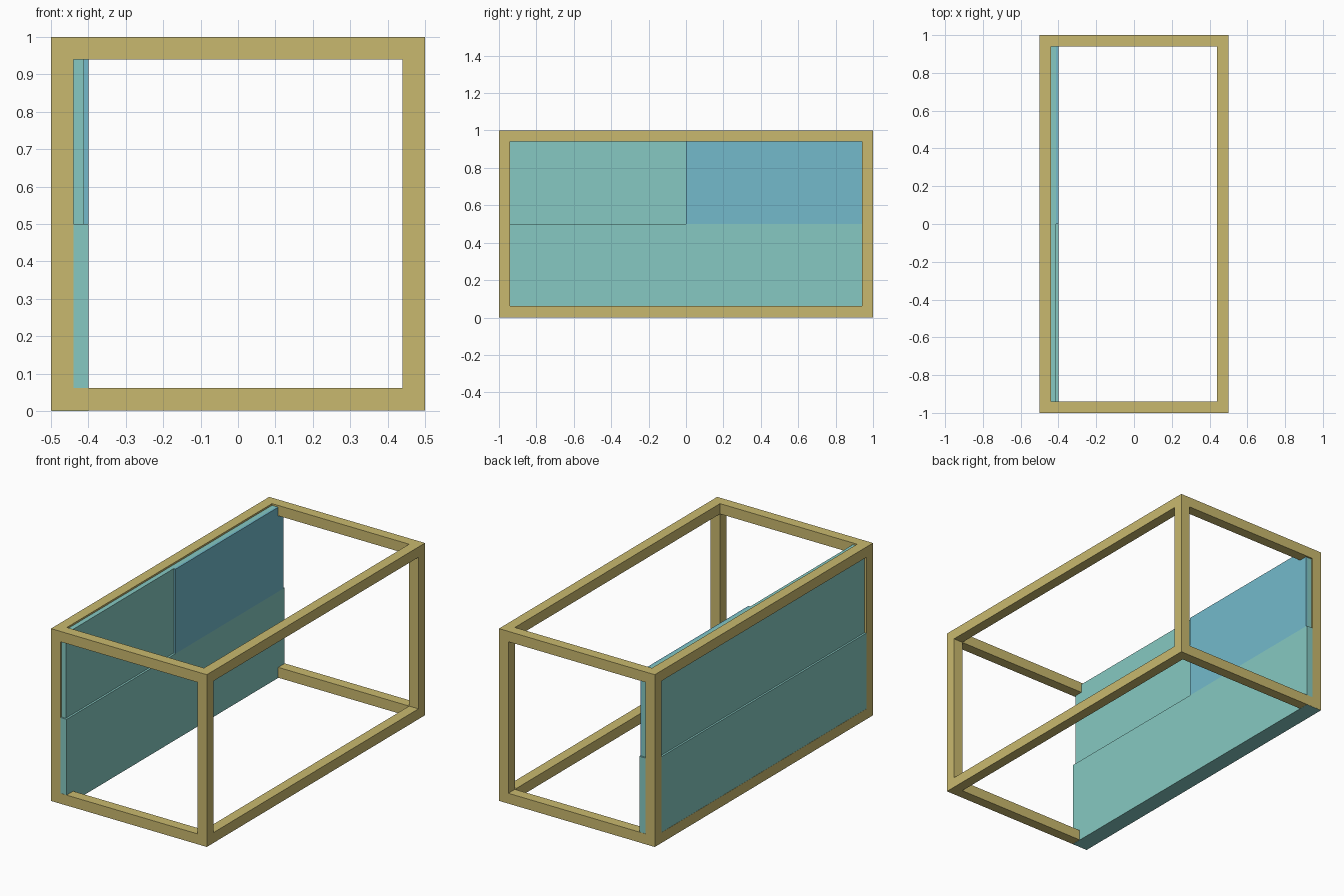
import bpy

if "Cube" in bpy.data.objects:
    bpy.data.objects.remove(bpy.data.objects["Cube"])


def material(name, srgb):
    lin = [((c / 255 + 0.055) / 1.055) ** 2.4 for c in srgb]
    mat = bpy.data.materials.new(name)
    mat.diffuse_color = (*lin, 1)
    mat.use_nodes = True
    mat.node_tree.nodes["Principled BSDF"].inputs["Base Color"].default_value = mat.diffuse_color
    return mat


def box(name, lo, hi, mat=None):
    """Axis-aligned box between two opposite corners."""
    bpy.ops.mesh.primitive_cube_add(size=1)
    obj = bpy.context.object
    obj.name = name
    for v in obj.data.vertices:
        v.co = [lo[i] if v.co[i] < 0 else hi[i] for i in range(3)]
    if mat:
        obj.data.materials.append(mat)
    return obj


wood = material("pale_wood", (201, 185, 110))
teal = material("teal_panel", (134, 201, 194))
blue = material("blue_panel", (115, 186, 203))

T = 0.06     # beam thickness
LOW = 0.001  # frame sits a hair above the wall's underside

# Open frame: a solid block tunnelled through along each axis
lo, hi = (-0.5, -1, LOW), (0.5, 1, 1)
frame = box("frame", lo, hi, wood)
for axis in range(3):
    a = [v + T for v in lo]
    b = [v - T for v in hi]
    a[axis] -= 1
    b[axis] += 1
    cutter = box("frame_cutter", a, b)
    cutter.hide_render = True
    mod = frame.modifiers.new("tunnel", "BOOLEAN")
    mod.operation = "DIFFERENCE"
    mod.solver = "EXACT"
    mod.object = cutter
    bpy.context.view_layer.objects.active = frame
    bpy.ops.object.modifier_apply(modifier=mod.name)
    bpy.data.objects.remove(cutter, do_unlink=True)

# Lower half of the side wall, nearly flush with the frame
box("lower_wall", (-0.499, -0.999, 0), (-0.4, 0.999, 0.5), teal)

# Upper half: two slightly recessed panels side by side
box("upper_front_panel", (-0.488, -0.99, 0.5), (-0.412, 0, 0.99), teal)
box("upper_back_panel", (-0.488, 0, 0.5), (-0.412, 0.99, 0.99), teal)

# Thin inner sheet over the back panel
box("inner_sheet", (-0.412, 0, 0.5), (-0.4, 0.99, 0.99), blue)
